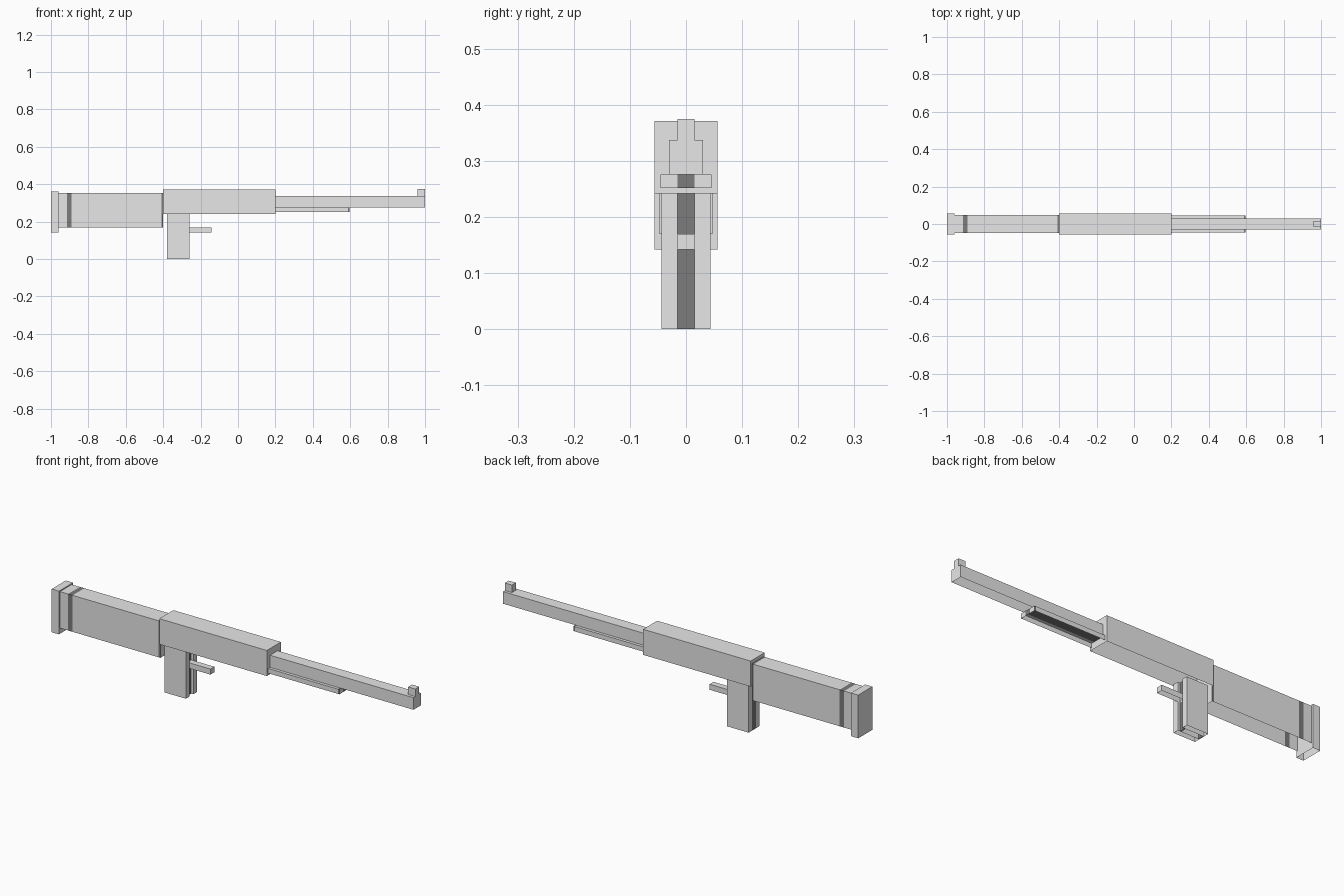
import bpy, bmesh

if "Cube" in bpy.data.objects:
    bpy.data.objects.remove(bpy.data.objects["Cube"])

AXES = ((1, 0, 0), (0, 1, 0), (0, 0, 1))


def material(name, v):
    m = bpy.data.materials.new(name)
    m.diffuse_color = (v, v, v, 1)
    m.use_nodes = True
    m.node_tree.nodes["Principled BSDF"].inputs["Base Color"].default_value = m.diffuse_color
    return m


LIGHT = material("light grey", 0.8)
DARK = material("dark grey", 0.2)


def shell(name, x, y, z, cuts=(), dark=None):
    """Box without an underside; faces are cut at (axis, position) and dark by rule."""
    bm = bmesh.new()
    bmesh.ops.create_cube(bm, size=1)
    for v in bm.verts:
        v.co = [r[0] if c < 0 else r[1] for c, r in zip(v.co, (x, y, z))]
    bm.normal_update()
    bmesh.ops.delete(bm, geom=[f for f in bm.faces if f.normal.z < -0.9], context='FACES')
    for axis, pos in cuts:
        co = [pos * a for a in AXES[axis]]
        bmesh.ops.bisect_plane(bm, geom=bm.verts[:] + bm.edges[:] + bm.faces[:],
                               plane_co=co, plane_no=AXES[axis])
    bm.normal_update()
    for f in bm.faces:
        f.material_index = int(bool(dark and dark(f.calc_center_median(), f.normal)))
    me = bpy.data.meshes.new(name)
    bm.to_mesh(me)
    bm.free()
    me.materials.append(LIGHT)
    me.materials.append(DARK)
    ob = bpy.data.objects.new(name, me)
    bpy.context.collection.objects.link(ob)
    return ob


def mid(w):
    return (-w, w)


# Shoulder stock with two dark bands around its sides and top
def stock_dark(c, n):
    return abs(n.x) < 0.5 and (-0.915 < c.x < -0.89 or c.x > -0.41)


shell("butt_plate", (-1, -0.96), mid(0.056), (0.142, 0.36))
shell("stock", (-0.96, -0.40), mid(0.047), (0.17, 0.354),
      [(0, -0.915), (0, -0.89), (0, -0.41)], stock_dark)

# Receiver, barrel and sight
shell("receiver", (-0.40, 0.20), mid(0.056), (0.242, 0.371))
shell("barrel", (0.20, 1.0), mid(0.03), (0.276, 0.337))
shell("front_sight", (0.96, 1.0), mid(0.0155), (0.337, 0.375))

# Grip: two side panels with dark strips between them, front and back
for side, s in (("left", 1), ("right", -1)):
    shell("grip_panel_" + side, (-0.38, -0.26), sorted((0.0155 * s, 0.044 * s)), (0, 0.242))


def all_dark(c, n):
    return True


shell("grip_back_strip", (-0.38, -0.375), mid(0.0155), (0, 0.242), dark=all_dark)
shell("grip_front_strip", (-0.277, -0.272), mid(0.0155), (0, 0.242), dark=all_dark)
shell("trigger", (-0.272, -0.143), mid(0.0155), (0.142, 0.17))


# Forend: dark tip rim, dark strip on its front end and dark middle under the barrel
def forend_dark(c, n):
    if n.x > 0.5:
        return abs(c.y) < 0.0155
    if n.z > 0.5 and abs(c.y) < 0.03:
        return True
    return abs(n.x) < 0.5 and c.x > 0.588


shell("forend", (0.20, 0.597), mid(0.045), (0.252, 0.276),
      [(0, 0.588), (1, -0.03), (1, -0.0155), (1, 0.0155), (1, 0.03)], forend_dark)
